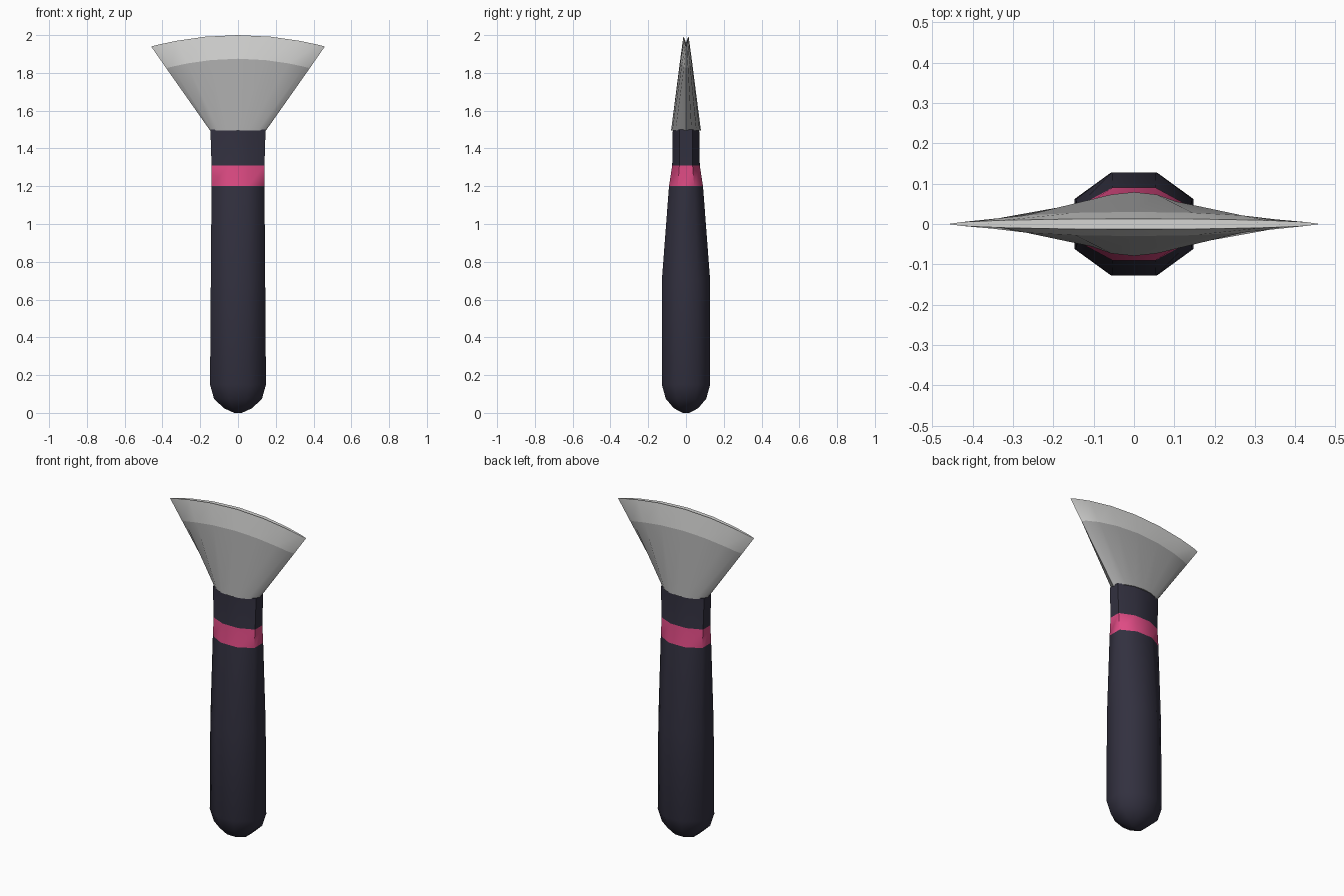
import bpy
import bmesh
import math

cube = bpy.data.objects.get("Cube")
if cube:
    bpy.data.objects.remove(cube, do_unlink=True)


def make_material(name, rgb):
    mat = bpy.data.materials.new(name)
    mat.use_nodes = True
    color = (*rgb, 1.0)
    mat.diffuse_color = color
    mat.node_tree.nodes["Principled BSDF"].inputs["Base Color"].default_value = color
    return mat


charcoal = make_material("charcoal", (0.032, 0.030, 0.050))
pink = make_material("pink", (0.73, 0.07, 0.23))
grey = make_material("grey", (0.40, 0.40, 0.40))
light_grey = make_material("light grey", (0.66, 0.66, 0.65))


def loft(name, rings, materials, bands, angle):
    """Skin a stack of equal rings; bands gives the material of each span."""
    bm = bmesh.new()
    loops = [[bm.verts.new(p) for p in ring] for ring in rings]
    count = len(loops[0])
    for low, high, band in zip(loops, loops[1:], bands):
        for i in range(count):
            j = (i + 1) % count
            face = bm.faces.new((low[i], low[j], high[j], high[i]))
            face.material_index = band
    bm.faces.new(loops[0][::-1]).material_index = bands[0]
    bm.faces.new(loops[-1]).material_index = bands[-1]
    bmesh.ops.recalc_face_normals(bm, faces=bm.faces)
    mesh = bpy.data.meshes.new(name)
    bm.to_mesh(mesh)
    bm.free()
    for mat in materials:
        mesh.materials.append(mat)
    obj = bpy.data.objects.new(name, mesh)
    bpy.context.collection.objects.link(obj)
    bpy.ops.object.select_all(action="DESELECT")
    obj.select_set(True)
    bpy.context.view_layer.objects.active = obj
    bpy.ops.object.shade_smooth_by_angle(angle=math.radians(angle))
    return obj


def octagon(z, w, d):
    a, b = 0.38 * w, 0.48 * d
    return [(w, -b, z), (w, b, z), (a, d, z), (-a, d, z),
            (-w, b, z), (-w, -b, z), (-a, -d, z), (a, -d, z)]


def arched_ellipse(z, w, d, drop, count=16):
    """Ellipse whose ends dip by drop below its middle."""
    ring = []
    for i in range(count):
        t = 2 * math.pi * i / count
        c = math.cos(t)
        ring.append((w * c, d * math.sin(t), z - drop * c * c))
    return ring


# Handle with rounded butt, flattened neck and pink collar: height, half width, half depth
handle_profile = [
    (0.0, 0.02, 0.018), (0.025, 0.075, 0.065), (0.075, 0.127, 0.107),
    (0.15, 0.148, 0.128), (0.70, 0.144, 0.128), (1.20, 0.14, 0.09),
    (1.31, 0.14, 0.073), (1.50, 0.146, 0.07),
]
loft("handle", [octagon(*p) for p in handle_profile],
     [charcoal, pink], [0, 0, 0, 0, 0, 1, 0], 60)

# Fan-shaped bristles with a pale tip: middle height, half width, half depth, end drop
bristle_profile = [
    (1.495, 0.148, 0.079, 0.0), (1.875, 0.38, 0.030, 0.05),
    (2.0, 0.46, 0.013, 0.06),
]
loft("bristles", [arched_ellipse(*p) for p in bristle_profile],
     [grey, light_grey], [0, 1], 60)
